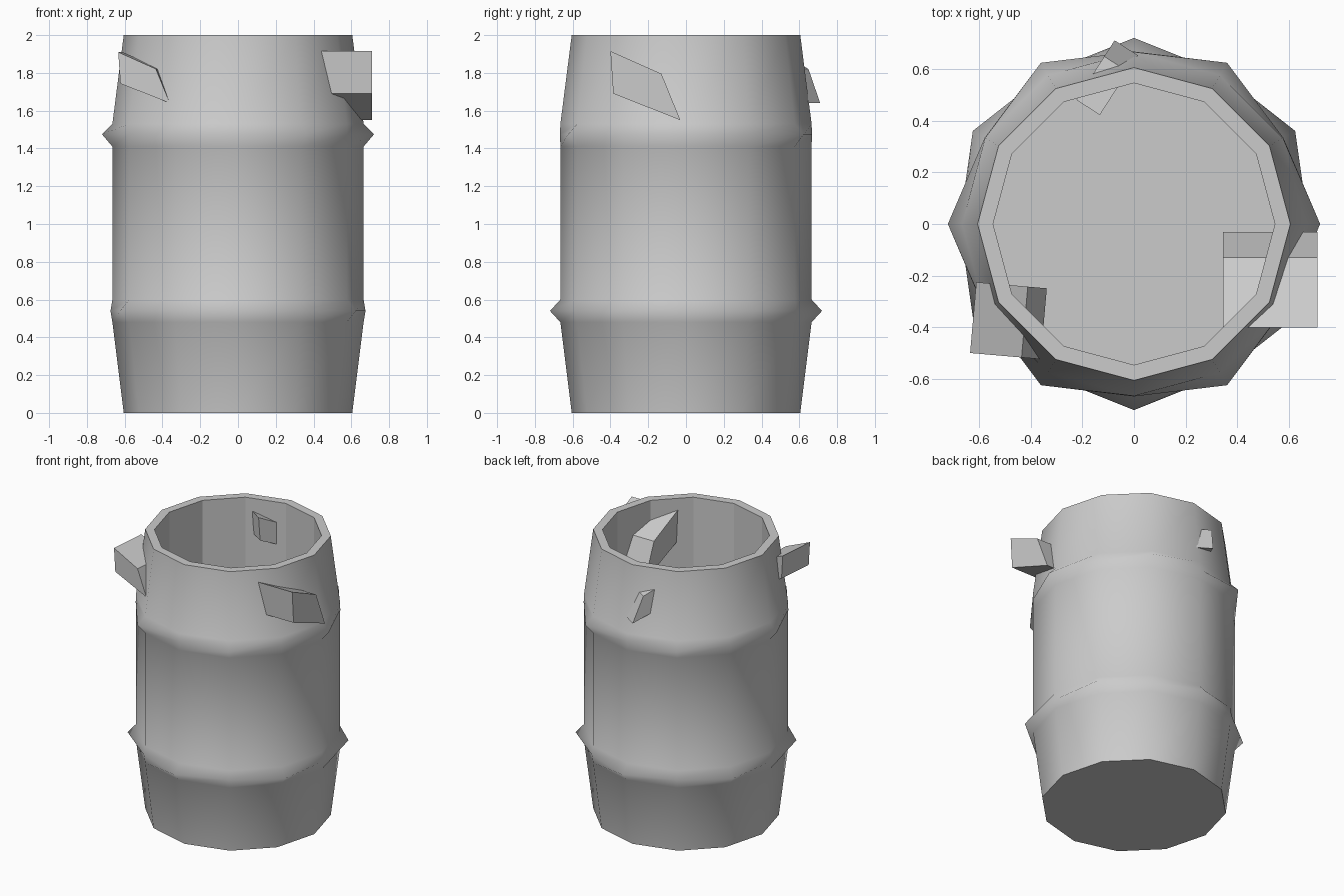
import bpy, bmesh, math
from mathutils import Matrix, Vector

if "Cube" in bpy.data.objects:
    bpy.data.objects.remove(bpy.data.objects["Cube"])

SIDES = 12


def new_object(name, bm):
    bmesh.ops.recalc_face_normals(bm, faces=bm.faces[:])
    mesh = bpy.data.meshes.new(name)
    bm.to_mesh(mesh)
    bm.free()
    obj = bpy.data.objects.new(name, mesh)
    bpy.context.collection.objects.link(obj)
    return obj


# Barrel: rings of (z, radius at even corners, radius at odd corners)
def barrel():
    rings = [
        (0.00, 0.605, 0.605),
        (0.48, 0.665, 0.665),
        (0.54, 0.675, 0.72),    # lower hoop, peaks on odd corners
        (0.60, 0.665, 0.665),
        (1.41, 0.665, 0.665),
        (1.475, 0.72, 0.667),   # upper hoop, peaks on even corners
        (1.53, 0.665, 0.665),
        (2.00, 0.605, 0.605),
        (2.00, 0.545, 0.545),   # rim
        (0.10, 0.545, 0.545),   # inside floor
    ]
    bm = bmesh.new()
    loops = []
    for z, even, odd in rings:
        # even/odd alternate by 30 degrees; hexagonal peaks on each hoop
        loop = []
        for i in range(SIDES):
            a = 2 * math.pi * i / SIDES
            r = odd if i % 2 else even
            loop.append(bm.verts.new((r * math.cos(a), r * math.sin(a), z)))
        loops.append(loop)
    for k in range(len(loops) - 1):
        for i in range(SIDES):
            j = (i + 1) % SIDES
            f = bm.faces.new((loops[k][i], loops[k][j], loops[k + 1][j], loops[k + 1][i]))
            f.smooth = k < 7    # outside smooth, rim and inside flat
    bm.faces.new(loops[0])
    bm.faces.new(loops[-1])
    for e in bm.edges:
        if len(e.link_faces) == 2 and e.calc_face_angle(0) > math.radians(38):
            e.smooth = False
    return new_object("barrel", bm)


# Skewed block: a four-point side profile pushed along its own x axis
PROFILE = [(0, 0), (0.27, -0.12), (0.37, -0.365), (0.015, -0.225)]


def block(name, corner, angle, scale, length):
    bm = bmesh.new()
    m = Matrix.Translation(corner) @ Matrix.Rotation(math.radians(angle), 4, 'Z')
    verts = [bm.verts.new(m @ Vector((0, y * scale, z * scale))) for y, z in PROFILE]
    face = bm.faces.new(verts)
    ext = bmesh.ops.extrude_face_region(bm, geom=[face], use_keep_orig=True)
    moved = [g for g in ext["geom"] if isinstance(g, bmesh.types.BMVert)]
    bmesh.ops.translate(bm, verts=moved, vec=m.to_3x3() @ Vector((length, 0, 0)))
    return new_object(name, bm)


barrel()
block("right_block", (0.345, -0.40, 1.915), 0, 1.0, 0.365)
block("left_block", (-0.61, -0.225, 1.91), -95, 0.74, 0.275)
block("back_block", (-0.223, 0.48, 1.91), -32.7, 0.74, 0.108)
